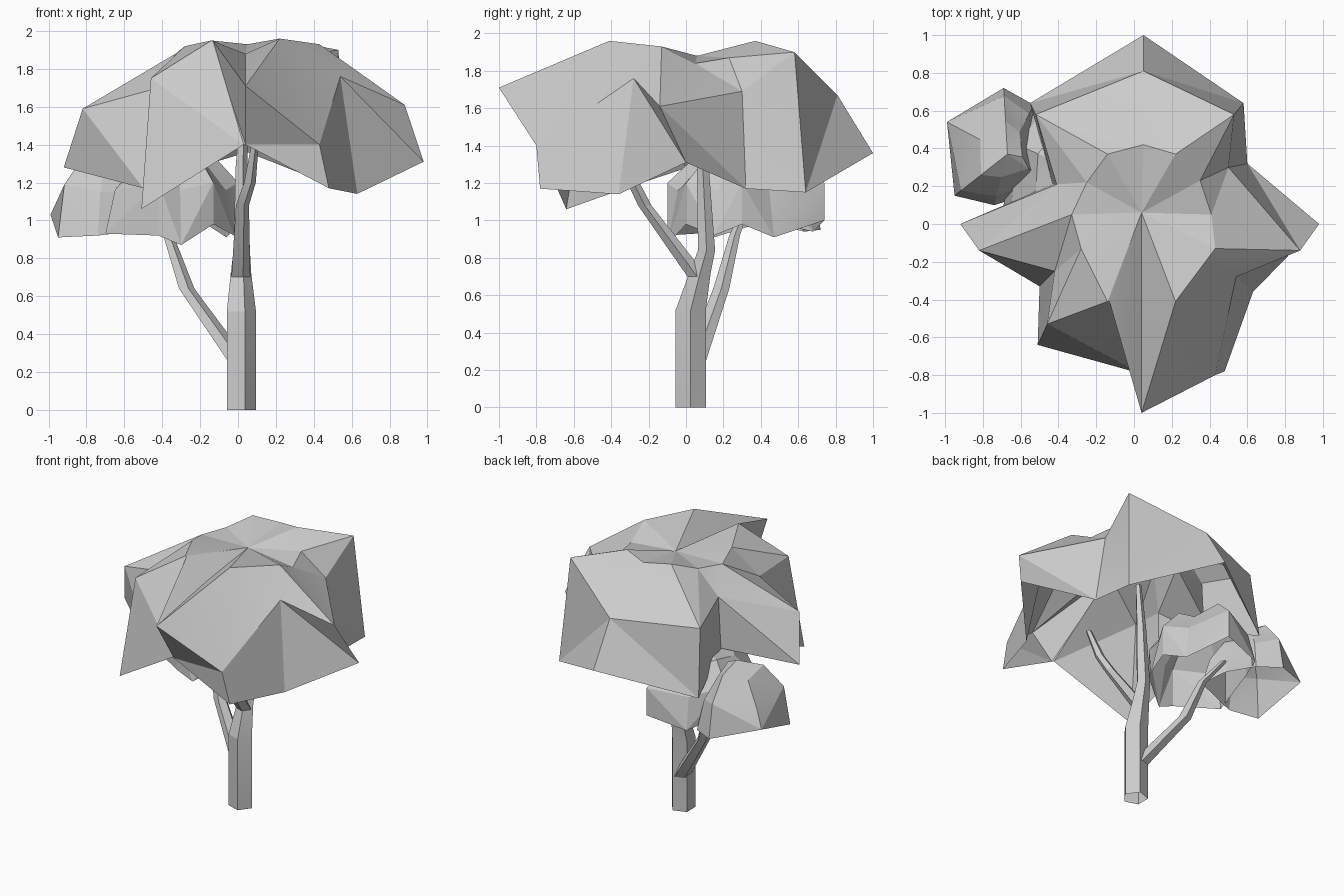
import bpy, bmesh, math
from mathutils import Vector

cube = bpy.data.objects.get("Cube")
if cube:
    bpy.data.objects.remove(cube, do_unlink=True)

grey = bpy.data.materials.new("plain_grey")
grey.use_nodes = True
grey.diffuse_color = (0.6, 0.6, 0.6, 1)
grey.node_tree.nodes["Principled BSDF"].inputs["Base Color"].default_value = (0.6, 0.6, 0.6, 1)


def finish(name, bm):
    mesh = bpy.data.meshes.new(name)
    bm.to_mesh(mesh)
    bm.free()
    mesh.materials.append(grey)
    obj = bpy.data.objects.new(name, mesh)
    bpy.context.collection.objects.link(obj)
    bpy.ops.object.select_all(action='DESELECT')
    obj.select_set(True)
    bpy.context.view_layer.objects.active = obj
    bpy.ops.object.shade_smooth_by_angle(angle=math.radians(15))


def leaf_shell(name, apex, rings, diagonals):
    """Open faceted dome: a fan round the apex, then bands split along chosen diagonals."""
    bm = bmesh.new()
    top = bm.verts.new(apex)
    loops = [[bm.verts.new(p) for p in ring] for ring in rings]
    count = len(loops[0])
    for i in range(count):
        j = (i + 1) % count
        bm.faces.new((top, loops[0][i], loops[0][j]))
        for upper, lower, flags in zip(loops, loops[1:], diagonals):
            a, b, c, d = upper[i], lower[i], lower[j], upper[j]
            if flags[i] == "a":
                split = ((a, b, c), (a, c, d))
            else:
                split = ((a, b, d), (b, c, d))
            for tri in split:
                bm.faces.new(tri)
    finish(name, bm)


def clump(name, apex, rim, crown, shoulder):
    """Small leaf dome: crown and shoulder are (height, even scale, odd scale) of the rim."""
    centre = Vector(apex)
    rings = []
    for z, *scales in (crown, shoulder):
        ring = []
        for i, p in enumerate(rim):
            spot = centre.lerp(Vector(p), scales[i % 2])
            spot.z = z + (.02 if i % 2 else -.02)
            ring.append(spot)
        rings.append(ring)
    count = len(rim)
    leaf_shell(name, apex, rings + [rim], (("ab" * count)[:count], ("ba" * count)[:count]))


def limb(name, path, sides=5):
    """Tapered five-sided limb, open at the base, through (x, y, z, radius) stations."""
    bm = bmesh.new()
    loops = []
    for x, y, z, r in path:
        angles = [math.tau * k / sides for k in range(sides)]
        loops.append([bm.verts.new((x + r * math.cos(t), y + r * math.sin(t), z))
                      for t in angles])
    for low, high in zip(loops, loops[1:]):
        for k in range(sides):
            n = (k + 1) % sides
            bm.faces.new((low[k], low[n], high[n], high[k]))
    bm.faces.new(loops[-1])
    finish(name, bm)


# Trunk and branches
limb("trunk", [(.01, .025, 0, .085), (.01, .025, .52, .085), (.01, .075, .72, .06),
               (.015, .11, .84, .048), (.015, .09, 1.28, .034), (.03, .08, 1.6, .02)])
limb("front_branch", [(.01, .06, .7, .055), (.02, -.22, 1.08, .038),
                      (.06, -.28, 1.2, .034), (.09, -.36, 1.42, .02)])
limb("side_branch", [(0, .05, .25, .06), (-.275, .19, .64, .045),
                     (-.37, .26, .92, .03), (-.5, .33, 1.1, .02)])

# Main canopy: crown, shoulder and rim, anticlockwise from the front
crown = [(.04, -.4, 1.82), (.22, -.41, 1.96), (.43, -.13, 1.93), (.41, .05, 1.84),
         (.35, .23, 1.87), (.22, .37, 1.96), (.05, .42, 1.93), (-.14, .37, 1.95),
         (-.25, .22, 1.89), (-.33, .05, 1.88), (-.28, -.13, 1.92), (-.14, -.41, 1.95),
         (-.13, -.41, 1.945)]
shoulder = [(.04, -1, 1.71), (.43, -.8, 1.4), (.54, -.28, 1.76), (.88, -.14, 1.61),
            (.5, .3, 1.69), (.53, .58, 1.9), (.05, .81, 1.67), (-.52, .58, 1.66),
            (-.41, .21, 1.72), (-.82, -.14, 1.59), (-.42, -.25, 1.7), (-.46, -.53, 1.75),
            (-.05, -.61, 1.67)]
rim = [(.04, -.8, 1.4), (.48, -.78, 1.17), (.63, -.36, 1.14), (.98, 0, 1.31),
       (.6, .32, 1.17), (.58, .64, 1.15), (.05, 1, 1.36), (-.55, .64, 1.18),
       (-.43, .21, 1.35), (-.92, 0, 1.28), (-.5, -.33, 1.17), (-.51, -.64, 1.06),
       (.03, -.79, 1.4)]
leaf_shell("main_canopy", (.04, .06, 1.88), (crown, shoulder, rim),
           ("baaaaaabbaaaa", "bbaaabaaaaaaa"))

# Lower clump, tucked under the canopy beside the trunk
clump("lower_clump", (-.34, .3, 1.38),
      [(-.3, -.1, .87), (-.13, 0, .98), (-.02, .15, .92), (0, .3, .98), (-.06, .47, .91),
       (-.2, .74, 1), (-.48, .68, .94), (-.62, .42, 1), (-.7, .06, .93), (-.42, -.1, .92)],
      (1.33, .5, .6), (1.18, .86, 1))

# Outer clump at the side
clump("outer_clump", (-.67, .37, 1.39),
      [(-.42, .2, .96), (-.51, .34, 1.02), (-.53, .63, .94), (-.69, .72, .95),
       (-.99, .54, 1.03), (-.95, .15, .91), (-.74, .1, .92)],
      (1.33, .45, .5), (1.17, .82, .88))
